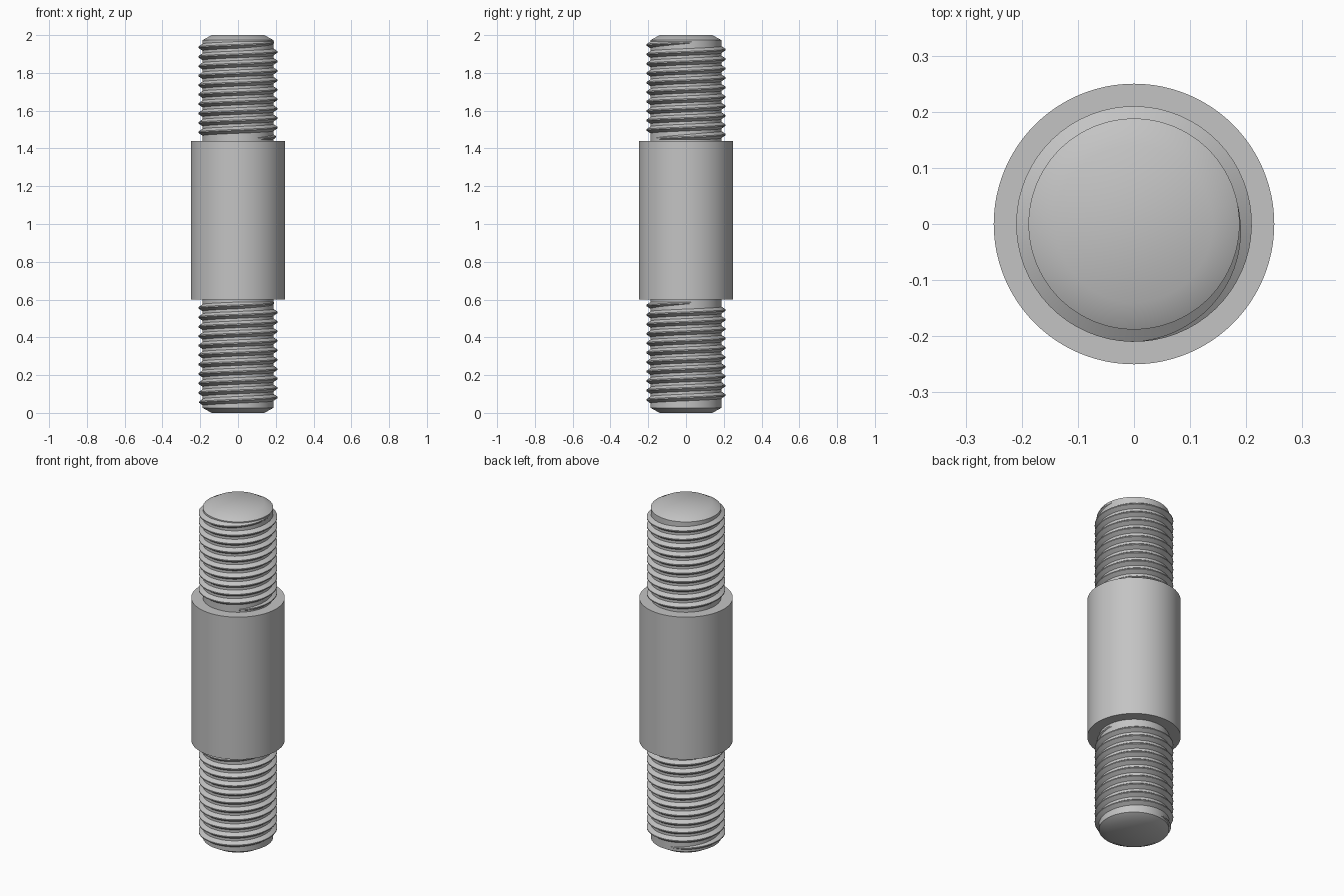
import bpy, bmesh
from math import cos, sin, tau, radians

cube = bpy.data.objects.get("Cube")
if cube:
    bpy.data.objects.remove(cube)

GREY = (0.55, 0.55, 0.55)
steel = bpy.data.materials.new("steel grey")
steel.use_nodes = True
steel.diffuse_color = (*GREY, 1)
steel.node_tree.nodes["Principled BSDF"].inputs["Base Color"].default_value = (*GREY, 1)

CORE, CREST, PITCH = 0.188, 0.21, 0.05


def loft(name, rings, closed=False, smooth=30):
    """Skin a list of point rings, capping both ends."""
    bm = bmesh.new()
    loops = [[bm.verts.new(p) for p in ring] for ring in rings]
    for a, b in zip(loops, loops[1:]):
        n = len(a)
        for i in range(n):
            j = (i + 1) % n
            bm.faces.new((a[i], a[j], b[j], b[i]))
    bm.faces.new(loops[0])
    bm.faces.new(loops[-1])
    bmesh.ops.recalc_face_normals(bm, faces=bm.faces)
    mesh = bpy.data.meshes.new(name)
    bm.to_mesh(mesh)
    bm.free()
    mesh.materials.append(steel)
    obj = bpy.data.objects.new(name, mesh)
    bpy.context.collection.objects.link(obj)
    bpy.ops.object.select_all(action="DESELECT")
    obj.select_set(True)
    bpy.context.view_layer.objects.active = obj
    bpy.ops.object.shade_smooth_by_angle(angle=radians(smooth))
    return obj


def turned(name, profile, sides=96):
    """Round part from (radius, height) pairs."""
    return loft(name, [[(r * cos(tau * i / sides), r * sin(tau * i / sides), z)
                        for i in range(sides)] for r, z in profile])


def thread(name, top, turns, end_angle=10, steps=64):
    """Right-handed ridge ending at the given height, fading out at both ends."""
    rings = []
    count = int(turns * steps)
    fade = 0.27
    for k in range(count + 1):
        back = k / steps
        a = radians(end_angle) - tau * back
        z = top - PITCH * back
        grow = max(0.02, min(1, back / fade, (count / steps - back) / fade))
        crest = CORE + (CREST - CORE) * grow
        half = 0.008 + 0.012 * grow
        section = [(CORE - 0.003, -half), (crest, -0.003), (crest, 0.003), (CORE - 0.003, half)]
        rings.append([(r * cos(a), r * sin(a), z + dz) for r, dz in section])
    return loft(name, rings)


# Chamfered rod running the full length
turned("rod", [(0.14, 0), (CORE, 0.027), (CORE, 1.973), (0.14, 2)], 96)

# Plain middle collar
turned("collar", [(0.25, 0.6), (0.25, 1.44)])

# Threads on both ends
thread("upper_thread", 1.962, 10.2)
thread("lower_thread", 0.583, 10.75)
